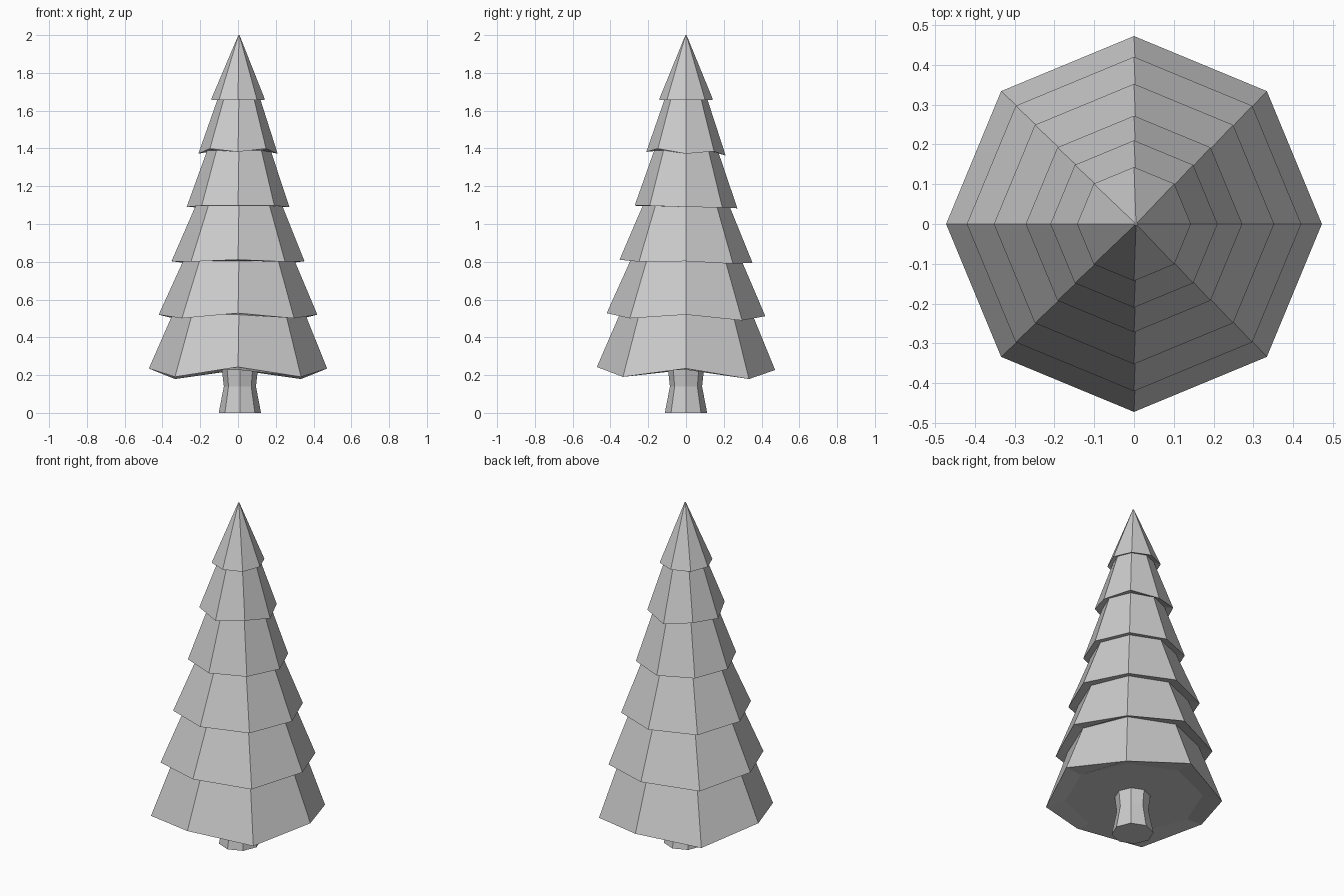
import bpy, bmesh
from math import sin, cos, pi

if "Cube" in bpy.data.objects:
    bpy.data.objects.remove(bpy.data.objects["Cube"])

SIDES = 8


def ring(bm, r, z_card, z_diag, tilt=0.0, cx=0.0):
    """Octagon ring whose corners alternate between two heights."""
    verts = []
    for i in range(SIDES):
        a = 2 * pi * i / SIDES
        z = z_diag if i % 2 else z_card
        verts.append(bm.verts.new((cx + r * cos(a), r * sin(a), z - tilt * sin(a))))
    return verts


def bridge(bm, lower, upper):
    for i in range(SIDES):
        j = (i + 1) % SIDES
        bm.faces.new((lower[i], lower[j], upper[j], upper[i]))


def finish(bm, name):
    bmesh.ops.recalc_face_normals(bm, faces=bm.faces)
    mesh = bpy.data.meshes.new(name)
    bm.to_mesh(mesh)
    bm.free()
    obj = bpy.data.objects.new(name, mesh)
    bpy.context.collection.objects.link(obj)
    return obj


# Foliage: outer radius, corner heights (cardinal, diagonal), tilt, neck radius and height above
tiers = [
    (0.472, 0.235, 0.185, 0.008, 0.352, 0.520),
    (0.420, 0.520, 0.495, 0.008, 0.295, 0.805),
    (0.352, 0.803, 0.795, 0.008, 0.230, 1.095),
    (0.272, 1.090, 1.092, 0.007, 0.168, 1.390),
    (0.210, 1.372, 1.392, 0.010, 0.110, 1.670),
    (0.143, 1.658, 1.656, 0.000, 0.003, 2.000),
]
bm = bmesh.new()
# Underside inset of the lowest skirt
previous = ring(bm, 0.37, 0.228, 0.222)
bm.faces.new(previous[::-1])
for r, zc, zd, tilt, neck, z_neck in tiers:
    skirt = ring(bm, r, zc, zd, tilt)
    bridge(bm, previous, skirt)
    previous = ring(bm, neck, z_neck, z_neck, cx=0.005)
    bridge(bm, skirt, previous)
bm.faces.new(previous)
finish(bm, "foliage")

# Trunk: flared foot, narrow waist, hidden top
bm = bmesh.new()
previous = None
for r, z in [(0.112, 0.0), (0.085, 0.14), (0.096, 0.235)]:
    current = ring(bm, r, z, z, cx=0.01)
    if previous:
        bridge(bm, previous, current)
    else:
        bm.faces.new(current[::-1])
    previous = current
bm.faces.new(previous)
finish(bm, "trunk")
